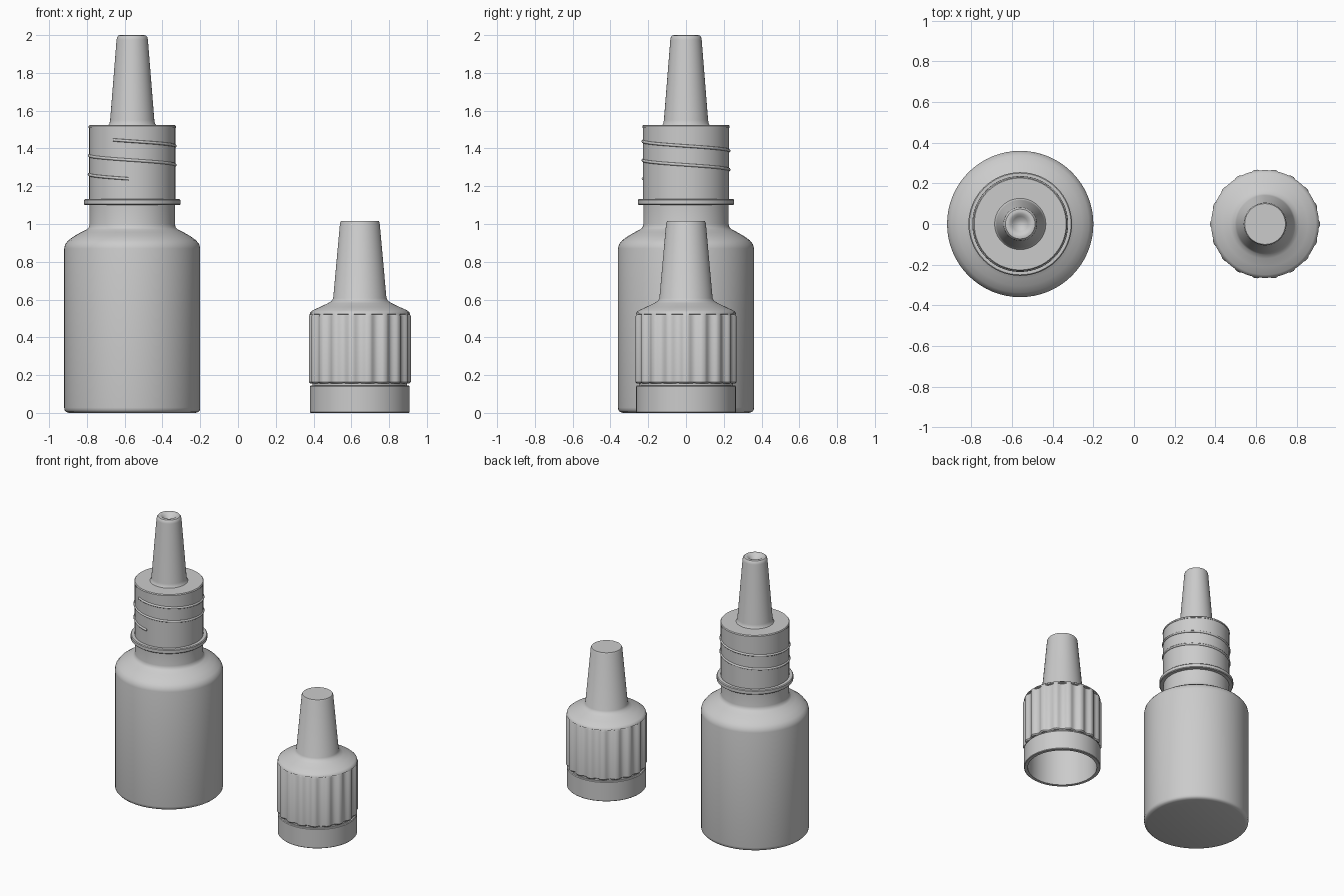
import bpy, bmesh
from math import sin, cos, pi, radians

if "Cube" in bpy.data.objects:
    bpy.data.objects.remove(bpy.data.objects["Cube"])

BX, CX = -0.56, 0.645   # axes of the bottle and the cap


def lathe(name, profile, cx, segs=64, closed=False, radius=None, angle=35):
    """Spin (r, z) points about a vertical axis; radius(r, z, a) may vary r."""
    bm = bmesh.new()
    rings = []
    for r, z in profile:
        ring = []
        for i in range(segs):
            a = 2 * pi * i / segs
            q = radius(r, z, a) if radius else r
            ring.append(bm.verts.new((q * cos(a), q * sin(a), z)))
        rings.append(ring)
    pairs = list(zip(rings, rings[1:]))
    if closed:
        pairs.append((rings[-1], rings[0]))
    for lo, hi in pairs:
        for i in range(segs):
            j = (i + 1) % segs
            bm.faces.new((lo[i], lo[j], hi[j], hi[i]))
    bmesh.ops.remove_doubles(bm, verts=bm.verts, dist=1e-5)
    bmesh.ops.recalc_face_normals(bm, faces=bm.faces)
    mesh = bpy.data.meshes.new(name)
    bm.to_mesh(mesh)
    bm.free()
    ob = bpy.data.objects.new(name, mesh)
    ob.location.x = cx
    bpy.context.collection.objects.link(ob)
    smooth(ob, angle)
    return ob


def smooth(ob, angle):
    bpy.ops.object.select_all(action='DESELECT')
    ob.select_set(True)
    bpy.context.view_layer.objects.active = ob
    bpy.ops.object.shade_smooth_by_angle(angle=radians(angle))


# bottle with rounded shoulder, neck and collar ring
lathe("bottle", [
    (0, 0), (0.335, 0), (0.35, 0.005), (0.358, 0.014), (0.36, 0.028),
    (0.36, 0.87), (0.355, 0.892), (0.338, 0.914), (0.305, 0.937),
    (0.27, 0.957), (0.242, 0.971), (0.23, 0.982), (0.226, 1.0),
    (0.226, 1.1), (0.25, 1.1), (0.255, 1.105), (0.255, 1.127),
    (0.25, 1.132), (0.228, 1.132), (0.228, 1.51), (0, 1.51)], BX)

# dropper plug: flange, tapered nozzle and dimpled tip
lathe("dropper_nozzle", [
    (0, 1.508), (0.231, 1.508), (0.231, 1.518), (0.226, 1.524),
    (0.126, 1.524), (0.121, 1.53), (0.117, 1.55), (0.083, 1.975),
    (0.08, 1.99), (0.073, 1.998), (0.062, 2.0), (0.05, 1.997),
    (0.038, 1.985), (0.02, 1.972), (0, 1.968)], BX)

# screw thread: a thin ridge falling two turns around the neck
turns, n = 2 + 21 / 360, 150
curve = bpy.data.curves.new("neck_thread", 'CURVE')
curve.dimensions = '3D'
curve.bevel_depth = 0.008
curve.bevel_resolution = 2
curve.use_fill_caps = True
path = curve.splines.new('POLY')
path.points.add(n)
for i, p in enumerate(path.points):
    t = i / n
    a = radians(244) + 2 * pi * turns * t
    p.co = (0.228 * cos(a), 0.228 * sin(a), 1.445 - 0.1 * turns * t, 1)
thread = bpy.data.objects.new("neck_thread", curve)
thread.location.x = BX
bpy.context.collection.objects.link(thread)
bpy.ops.object.select_all(action='DESELECT')
thread.select_set(True)
bpy.context.view_layer.objects.active = thread
bpy.ops.object.convert(target='MESH')
smooth(bpy.context.object, 50)

# tamper band under the cap, with a thin bridge up to it
lathe("tamper_band", [
    (0.238, 0), (0.26, 0), (0.264, 0.004), (0.264, 0.14), (0.26, 0.145),
    (0.25, 0.145), (0.25, 0.16), (0.238, 0.16)], CX, closed=True)


def flute(r, z, a):
    """Eighteen ribs with shallow rounded flutes between them."""
    if r > 0.255 and 0.15 < z < 0.522:
        u = abs((a * 18 / (2 * pi) + 0.5) % 1 - 0.5) * 2   # 0 on rib, 1 in flute
        if u > 0.25:
            return r - 0.015 * sin((u - 0.25) / 0.75 * pi / 2)
    return r


# hollow cap with grip ribs, shoulder and long tapered tip
lathe("cap", [
    (0.238, 0.155), (0.262, 0.155), (0.27, 0.163), (0.27, 0.512),
    (0.266, 0.52), (0.265, 0.523), (0.262, 0.533), (0.25, 0.543),
    (0.21, 0.561), (0.17, 0.58), (0.15, 0.592), (0.141, 0.607),
    (0.105, 1.005), (0.1, 1.015), (0, 1.015), (0, 0.985), (0.087, 0.985),
    (0.122, 0.57), (0.13, 0.53), (0.238, 0.51)],
    CX, segs=216, closed=True, radius=flute)
